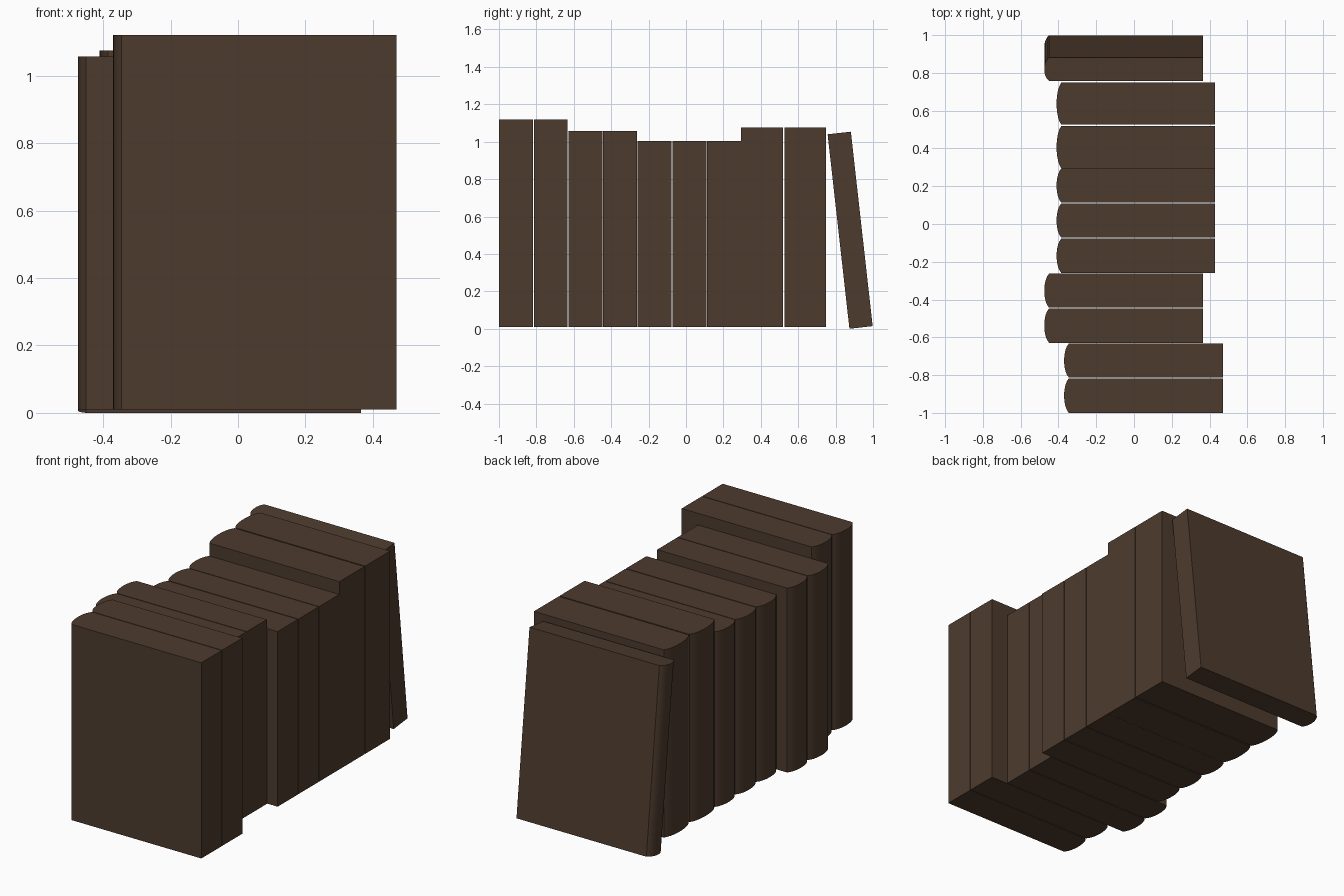
import bpy, bmesh, math
from mathutils import Matrix, Vector

if "Cube" in bpy.data.objects:
    bpy.data.objects.remove(bpy.data.objects["Cube"])

brown = bpy.data.materials.new("dark brown cover")
brown.diffuse_color = (0.075, 0.044, 0.027, 1)
brown.use_nodes = True
brown.node_tree.nodes["Principled BSDF"].inputs["Base Color"].default_value = brown.diffuse_color


def book(name, x0, thick, height, matrix, length=0.84, bulge=0.025, seg=12):
    """Solid book: block with a rounded spine on the -x side, y from -thick to 0."""
    outline = [(x0 + length, -thick), (x0 + length, 0)]
    for i in range(seg + 1):
        t = i / seg * 2 - 1
        outline.append((x0 + bulge * (1 - math.sqrt(1 - 0.85 * t * t)) / (1 - math.sqrt(0.15)),
                        -thick * i / seg))
    bm = bmesh.new()
    face = bm.faces.new([bm.verts.new((x, y, 0)) for x, y in outline])
    top = bmesh.ops.extrude_face_region(bm, geom=[face])
    bmesh.ops.translate(bm, vec=(0, 0, height),
                        verts=[v for v in top["geom"] if isinstance(v, bmesh.types.BMVert)])
    bmesh.ops.recalc_face_normals(bm, faces=bm.faces)
    bm.transform(matrix)
    me = bpy.data.meshes.new(name)
    bm.to_mesh(me)
    bm.free()
    me.materials.append(brown)
    ob = bpy.data.objects.new(name, me)
    bpy.context.collection.objects.link(ob)
    bpy.context.view_layer.objects.active = ob
    ob.select_set(True)
    bpy.ops.object.shade_smooth_by_angle(angle=math.radians(30))
    ob.select_set(False)


# Upright books: spine x, y start, y end, top height
base = 0.01
row = [
    (-0.37, -1.0, -0.817, 1.12), (-0.37, -0.813, -0.633, 1.12),
    (-0.475, -0.629, -0.447, 1.056), (-0.475, -0.443, -0.263, 1.056),
    (-0.41, -0.259, -0.077, 1.003), (-0.41, -0.072, 0.109, 1.003),
    (-0.41, 0.113, 0.294, 1.003),
    (-0.41, 0.295, 0.519, 1.075), (-0.41, 0.526, 0.749, 1.075),
]
for n, (x0, ya, yb, top) in enumerate(row, 1):
    book(f"upright_book_{n}", x0, yb - ya, top - base, Matrix.Translation((0, yb, base)))

# Thin book leaning against the row
angle = math.radians(6.4)
thin = 0.125
book("leaning_book", -0.475, thin, 1.046,
     Matrix.Translation((0, 0.998, thin * math.sin(angle))) @ Matrix.Rotation(angle, 4, 'X'))
